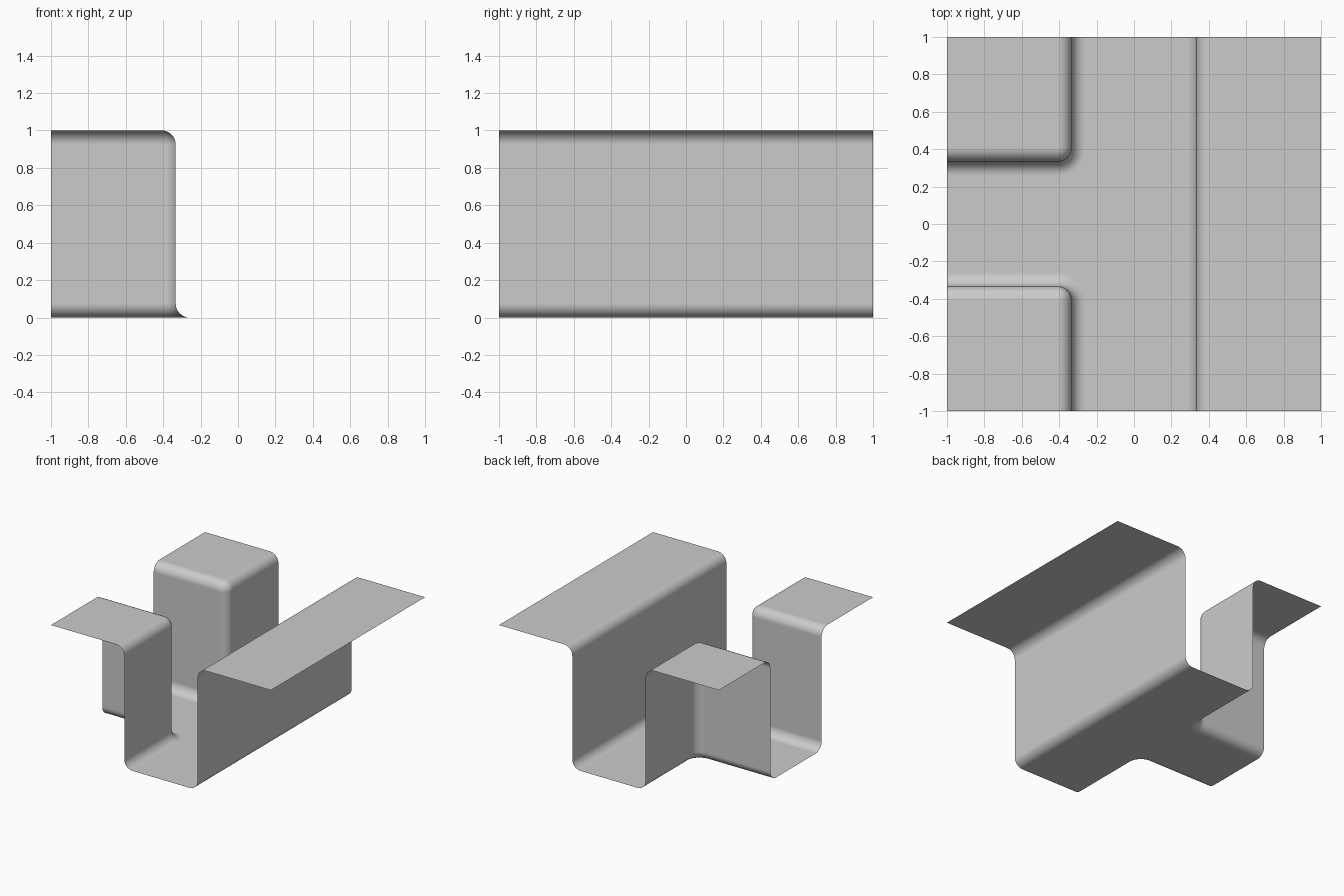
import bpy, bmesh
from math import sin, cos, pi

if "Cube" in bpy.data.objects:
    bpy.data.objects.remove(bpy.data.objects["Cube"])

W, R, N = 1 / 3, 0.075, 8      # channel half width, fillet radius, arc steps

# Wall section: offset towards the channel, height
arc = [i / N * pi / 2 for i in range(N + 1)]
profile = [(-R + R * sin(a), 1 - R + R * cos(a)) for a in arc]
profile += [(R - R * cos(a), R - R * sin(a)) for a in arc]

bm = bmesh.new()


def strip(rings):
    rows = [[bm.verts.new(p) for p in ring] for ring in rings]
    for a, b in zip(rows, rows[1:]):
        for i in range(len(a) - 1):
            vs = (a[i], a[i + 1], b[i + 1], b[i])
            bm.faces.new(vs)


def face(points):
    bm.faces.new([bm.verts.new(p) for p in points])


def corner_ring(s, d, z):
    # L-shaped path around a corner block, rounded at the inner corner
    cx, cy = -W - R, s * (W + R)
    ring = [(-W + d, s, z)]
    ring += [(cx + (R + d) * cos(a), cy - s * (R + d) * sin(a), z) for a in arc]
    return ring + [(-1, s * (W - d), z)]


# Two corner blocks: walls and top plates
for s in (1, -1):
    strip([corner_ring(s, d, z) for d, z in profile])
    face([(-1, s, 1), (-W - R, s, 1), (-W - R, s * (W + R), 1), (-1, s * (W + R), 1)])

# Straight wall and ledge on the right
strip([[(W - d, -1, z), (W - d, 1, z)] for d, z in profile])
face([(W + R, -1, 1), (1, -1, 1), (1, 1, 1), (W + R, 1, 1)])

# T-shaped floor
face([(W - R, -1, 0), (W - R, 1, 0)] + corner_ring(1, R, 0) + corner_ring(-1, R, 0)[::-1])

bmesh.ops.remove_doubles(bm, verts=bm.verts, dist=1e-4)
bmesh.ops.dissolve_degenerate(bm, edges=bm.edges, dist=1e-5)
bmesh.ops.recalc_face_normals(bm, faces=bm.faces)
if max(bm.faces, key=lambda f: f.calc_area() * abs(f.normal.z)).normal.z < 0:
    bmesh.ops.reverse_faces(bm, faces=bm.faces)

mesh = bpy.data.meshes.new("trench_t_junction")
bm.to_mesh(mesh)
bm.free()
obj = bpy.data.objects.new("trench_t_junction", mesh)
bpy.context.collection.objects.link(obj)
mesh.shade_smooth()
obj.modifiers.new("even_shading", 'WEIGHTED_NORMAL')
